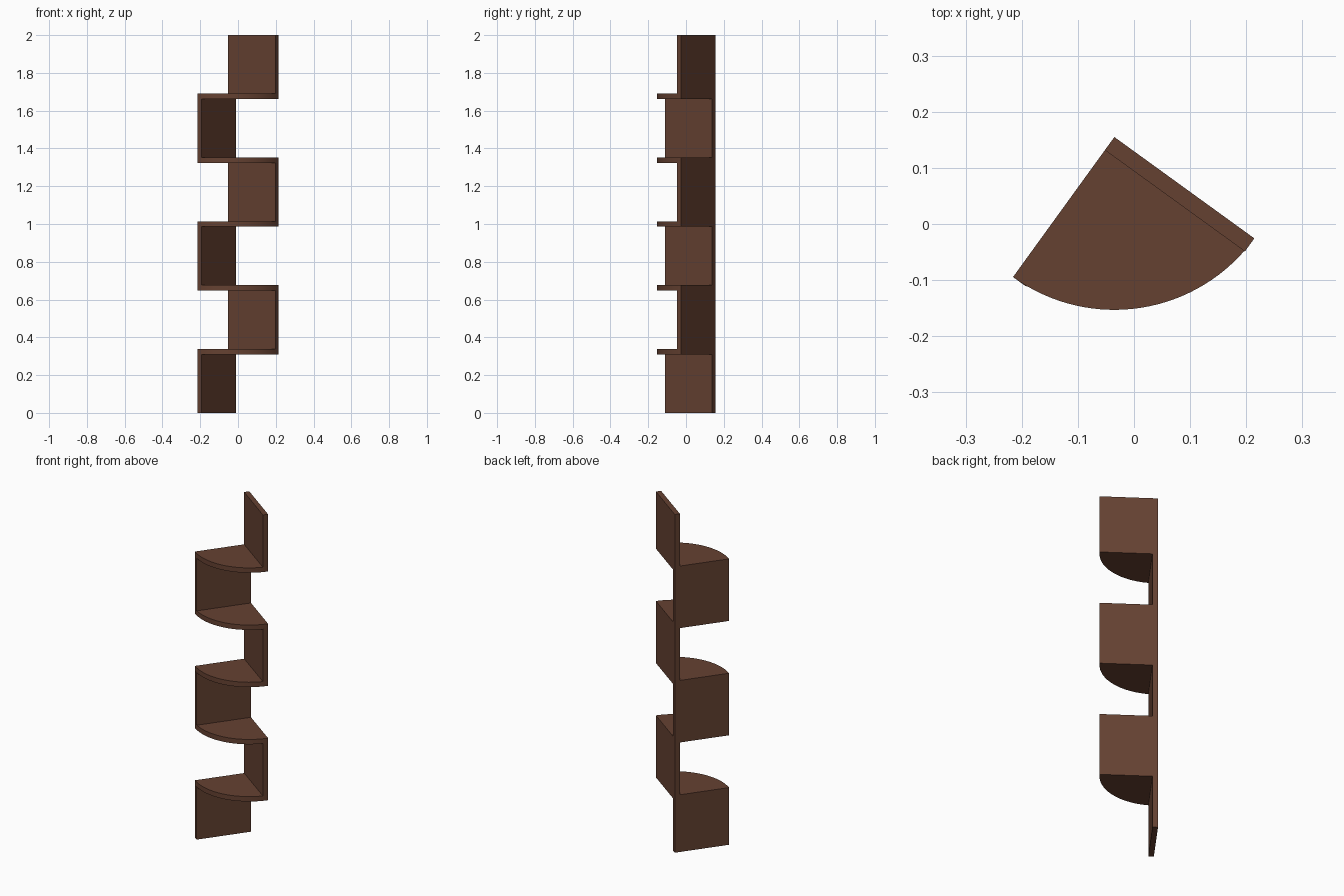
import bpy
import bmesh
from math import pi, radians
from mathutils import Vector, Matrix

cube = bpy.data.objects.get("Cube")
if cube:
    bpy.data.objects.remove(cube, do_unlink=True)

RADIUS = 0.308
THICK = 0.0288
LEVELS = 6
PANEL_H = (2 - (LEVELS - 1) * THICK) / LEVELS
STEP = PANEL_H + THICK
ARC_STEPS = 32

# Wall corner: local +x runs along one wall, local -y along the other
PLACE = Matrix.Translation((-0.035, 0.155, 0)) @ Matrix.Rotation(radians(-35.9), 4, "Z")

wood = bpy.data.materials.new("dark brown wood")
wood.use_nodes = True
colour = (0.13, 0.053, 0.031, 1)
wood.diffuse_color = colour
wood.node_tree.nodes["Principled BSDF"].inputs["Base Color"].default_value = colour


def slab(name, outline, z, height):
    """Extrude a flat outline upward into a solid board."""
    bm = bmesh.new()
    face = bm.faces.new([bm.verts.new((x, y, z)) for x, y in outline])
    top = bmesh.ops.extrude_face_region(bm, geom=[face])
    verts = [v for v in top["geom"] if isinstance(v, bmesh.types.BMVert)]
    bmesh.ops.translate(bm, verts=verts, vec=(0, 0, height))
    bmesh.ops.transform(bm, matrix=PLACE, verts=bm.verts)
    bmesh.ops.recalc_face_normals(bm, faces=bm.faces)
    mesh = bpy.data.meshes.new(name)
    bm.to_mesh(mesh)
    bm.free()
    mesh.materials.append(wood)
    obj = bpy.data.objects.new(name, mesh)
    bpy.context.collection.objects.link(obj)
    return obj


def rectangle(w, d):
    return [(0, 0), (w, 0), (w, -d), (0, -d)]


# Quarter-round shelf outline
quarter = [(0, 0)]
for i in range(ARC_STEPS + 1):
    p = Matrix.Rotation(-pi / 2 * i / ARC_STEPS, 2) @ Vector((RADIUS, 0))
    quarter.append((p.x, p.y))

# Upright panels alternate between the two walls, with a shelf on each but the last
for level in range(LEVELS):
    z = level * STEP
    if level % 2 == 0:
        slab(f"right_wall_panel_{level + 1}", rectangle(THICK, RADIUS), z, PANEL_H)
    else:
        slab(f"left_wall_panel_{level + 1}", rectangle(RADIUS, THICK), z, PANEL_H)
    if level < LEVELS - 1:
        shelf = slab(f"quarter_shelf_{level + 1}", quarter, z + PANEL_H, THICK)
        bpy.ops.object.select_all(action="DESELECT")
        shelf.select_set(True)
        bpy.context.view_layer.objects.active = shelf
        bpy.ops.object.shade_smooth_by_angle(angle=radians(30))
